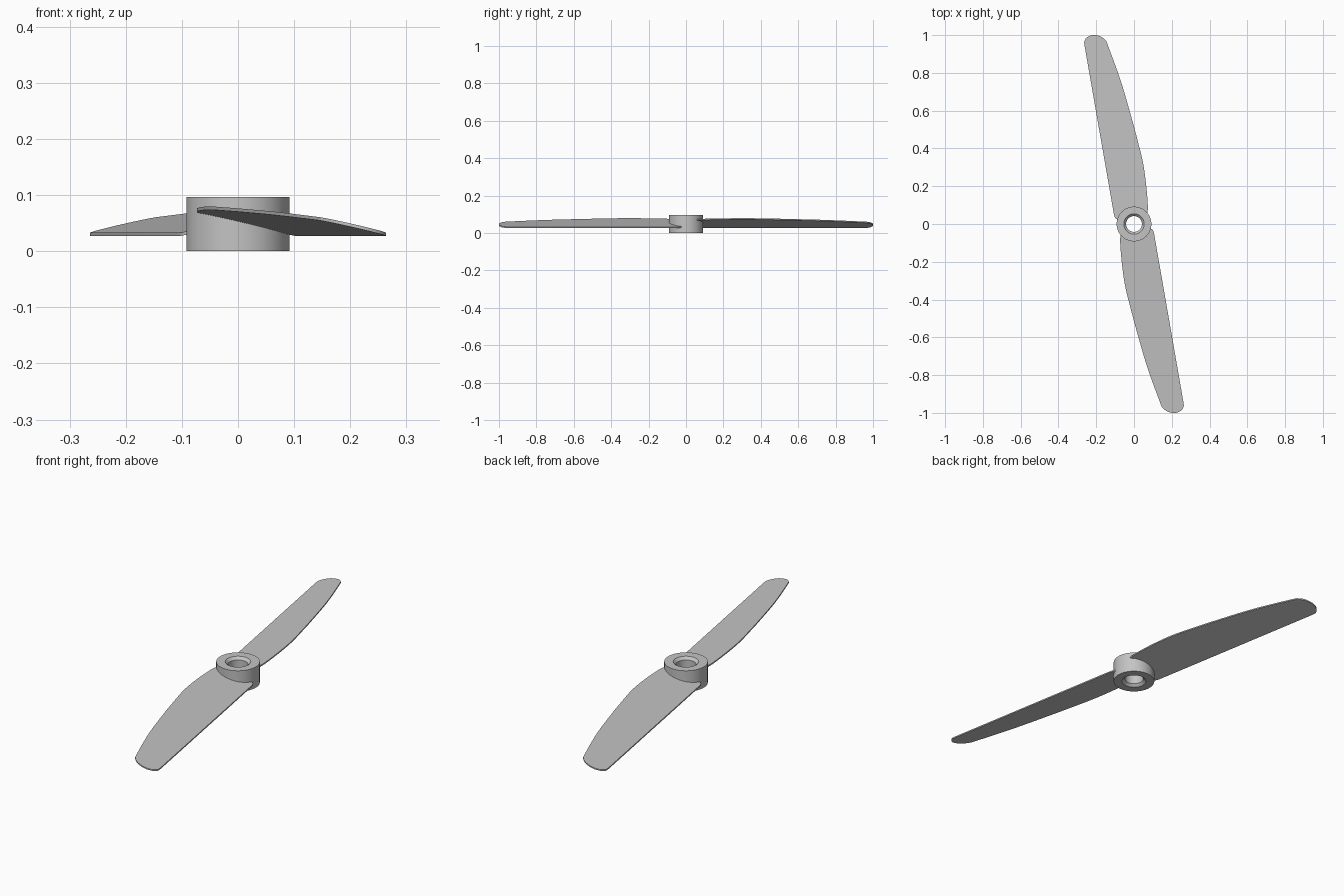
import bpy, bmesh
from math import sin, cos, pi, radians
from mathutils import Vector, Matrix

cube = bpy.data.objects.get("Cube")
if cube:
    bpy.data.objects.remove(cube, do_unlink=True)

# Single grey material
grey = bpy.data.materials.new("plain grey")
grey.use_nodes = True
grey.diffuse_color = (0.55, 0.55, 0.55, 1)
grey.node_tree.nodes["Principled BSDF"].inputs["Base Color"].default_value = (0.55, 0.55, 0.55, 1)


def make_object(name, bm):
    bmesh.ops.recalc_face_normals(bm, faces=bm.faces)
    mesh = bpy.data.meshes.new(name)
    bm.to_mesh(mesh)
    bm.free()
    mesh.materials.append(grey)
    obj = bpy.data.objects.new(name, mesh)
    bpy.context.collection.objects.link(obj)
    bpy.ops.object.select_all(action='DESELECT')
    obj.select_set(True)
    bpy.context.view_layer.objects.active = obj
    bpy.ops.object.shade_smooth_by_angle(angle=radians(30))
    return obj


def smooth_path(points, steps=6):
    """Catmull-Rom curve through the points."""
    p = [Vector(q) for q in points]
    p = [2 * p[0] - p[1]] + p + [2 * p[-1] - p[-2]]
    out = []
    for a, b, c, d in zip(p, p[1:], p[2:], p[3:]):
        for i in range(steps):
            t = i / steps
            out.append(0.5 * (2 * b + (c - a) * t + (2 * a - 5 * b + 4 * c - d) * t**2
                              + (3 * b - a - 3 * c + d) * t**3))
    return out + [p[-2]]


# Hub: lathed ring with a bore chamfered at both ends
HEIGHT, OUTER, BORE, CHAMFER, SIDES = 0.097, 0.092, 0.042, 0.012, 96
profile = [(OUTER, 0), (OUTER, HEIGHT), (BORE + CHAMFER, HEIGHT),
           (BORE, HEIGHT - CHAMFER), (BORE, CHAMFER), (BORE + CHAMFER, 0)]
bm = bmesh.new()
rings = [[bm.verts.new((r * cos(2 * pi * i / SIDES), r * sin(2 * pi * i / SIDES), z))
          for i in range(SIDES)] for r, z in profile]
for k, ring in enumerate(rings):
    following = rings[(k + 1) % len(rings)]
    for i in range(SIDES):
        j = (i + 1) % SIDES
        bm.faces.new((ring[i], ring[j], following[j], following[i]))
make_object("hub", bm)

# Blade outline: straight edge, rounded tip, curved edge, root hidden in the hub
root_corner = [(0.086, -0.022), (0.1, -0.033), (0.107, -0.055)]
tip = [(0.262, -0.945), (0.263, -0.965), (0.252, -0.985), (0.23, -0.998), (0.205, -1.0),
       (0.175, -0.992), (0.152, -0.973), (0.138, -0.945)]
curved_edge = [(0.07, -0.757), (0.014, -0.566), (-0.017, -0.45), (-0.047, -0.328),
               (-0.064, -0.21), (-0.073, -0.1), (-0.071, -0.05)]
root_arc = [Vector((0.075 * cos(a), 0.075 * sin(a)))
            for a in (radians(220 + 10 * i) for i in range(13))]
outline = smooth_path(root_corner) + smooth_path(tip + curved_edge) + root_arc

# Each blade is a thin flat plate pitched about its straight edge
EDGE_Z, SLOPE, THICK = 0.027, 0.235, 0.006
start, end = Vector(root_corner[-1]), Vector(tip[0])
along = (end - start).normalized()
across = Vector((along.y, -along.x))


def pitch(p):
    return EDGE_Z + SLOPE * max(0, (p - start).dot(across))


for name, turn in (("front_blade", 0), ("back_blade", pi)):
    bm = bmesh.new()
    low = [bm.verts.new((p.x, p.y, pitch(p))) for p in outline]
    high = [bm.verts.new((p.x, p.y, pitch(p) + THICK)) for p in outline]
    bm.faces.new(low)
    bm.faces.new(high)
    for i in range(len(low)):
        j = (i + 1) % len(low)
        bm.faces.new((low[i], low[j], high[j], high[i]))
    bm.transform(Matrix.Rotation(turn, 4, 'Z'))
    make_object(name, bm)
